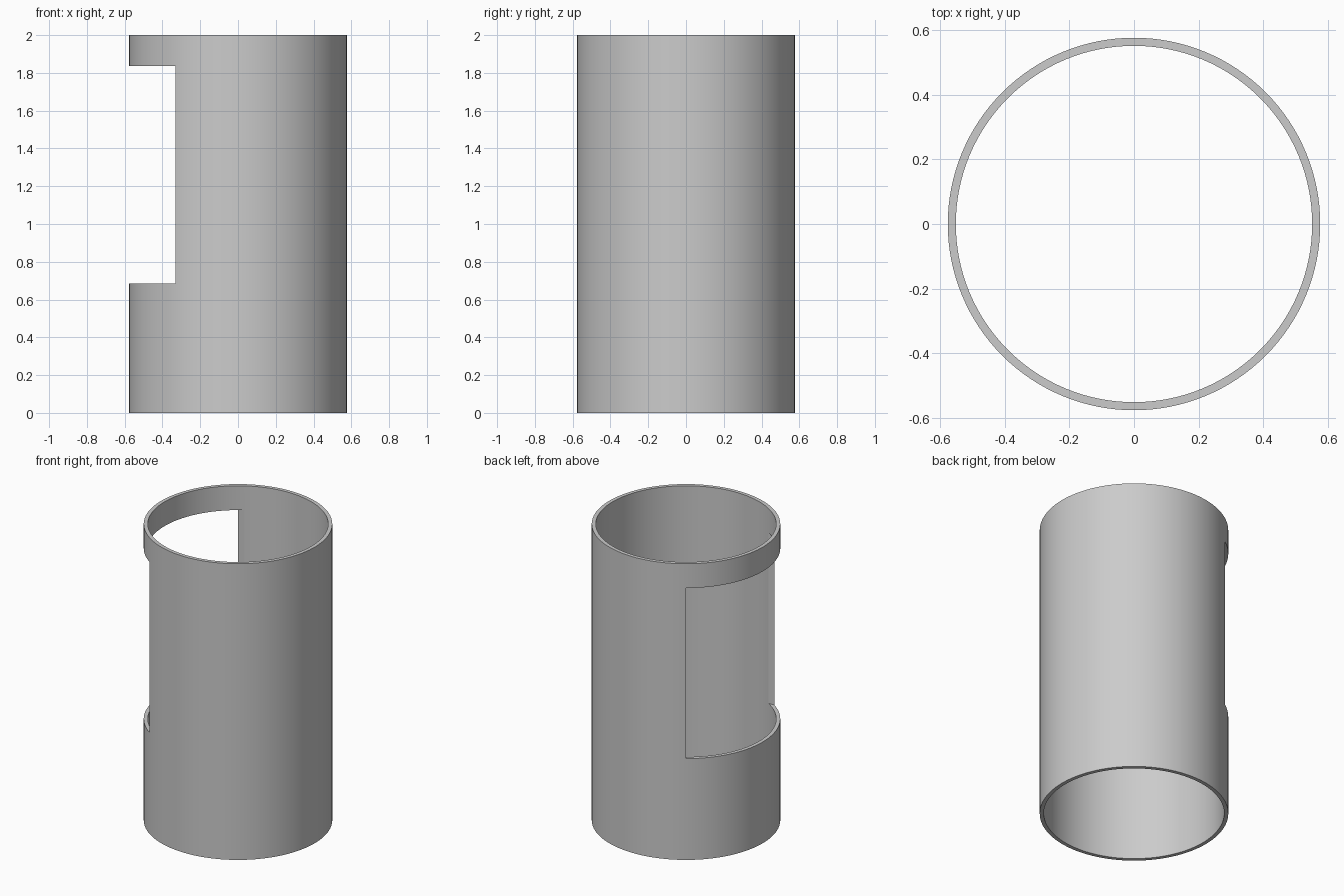
import bpy, bmesh, math

cube = bpy.data.objects.get("Cube")
if cube:
    bpy.data.objects.remove(cube, do_unlink=True)

HEIGHT, OUTER, INNER, SIDES = 2.0, 0.577, 0.552, 128
SILL, LINTEL, HALF_WIDTH = 0.684, 1.836, 0.473

# Plain grey material
grey = bpy.data.materials.new("plain grey")
grey.use_nodes = True
colour = (0.6, 0.6, 0.6, 1)
grey.diffuse_color = colour
grey.node_tree.nodes["Principled BSDF"].inputs["Base Color"].default_value = colour


def make_object(name, bm):
    bmesh.ops.recalc_face_normals(bm, faces=bm.faces)
    mesh = bpy.data.meshes.new(name)
    bm.to_mesh(mesh)
    bm.free()
    obj = bpy.data.objects.new(name, mesh)
    bpy.context.collection.objects.link(obj)
    mesh.materials.append(grey)
    return obj


# Hollow tube: rectangular wall section swept around z
bm = bmesh.new()
profile = [(INNER, 0), (OUTER, 0), (OUTER, HEIGHT), (INNER, HEIGHT)]
rings = []
for i in range(SIDES):
    a = math.tau * i / SIDES
    rings.append([bm.verts.new((r * math.cos(a), r * math.sin(a), z)) for r, z in profile])
for i in range(SIDES):
    ring, after = rings[i], rings[(i + 1) % SIDES]
    for j in range(4):
        k = (j + 1) % 4
        bm.faces.new((ring[j], after[j], after[k], ring[k]))
tube = make_object("tube_wall", bm)

# Box that cuts the large side window
bm = bmesh.new()
bmesh.ops.create_cube(bm, size=1)
bmesh.ops.scale(bm, vec=(0.8, 2 * HALF_WIDTH, LINTEL - SILL), verts=bm.verts)
bmesh.ops.translate(bm, vec=(-0.5, 0, (LINTEL + SILL) / 2), verts=bm.verts)
cutter = make_object("window_cutter", bm)

cut = tube.modifiers.new("side window", "BOOLEAN")
cut.operation = "DIFFERENCE"
cut.solver = "EXACT"
cut.object = cutter

# Apply the cut, remove the cutter, and smooth the round walls
bpy.ops.object.select_all(action="DESELECT")
tube.select_set(True)
bpy.context.view_layer.objects.active = tube
bpy.ops.object.modifier_apply(modifier=cut.name)
bpy.data.objects.remove(cutter, do_unlink=True)
bpy.ops.object.shade_smooth_by_angle(angle=math.radians(30))
